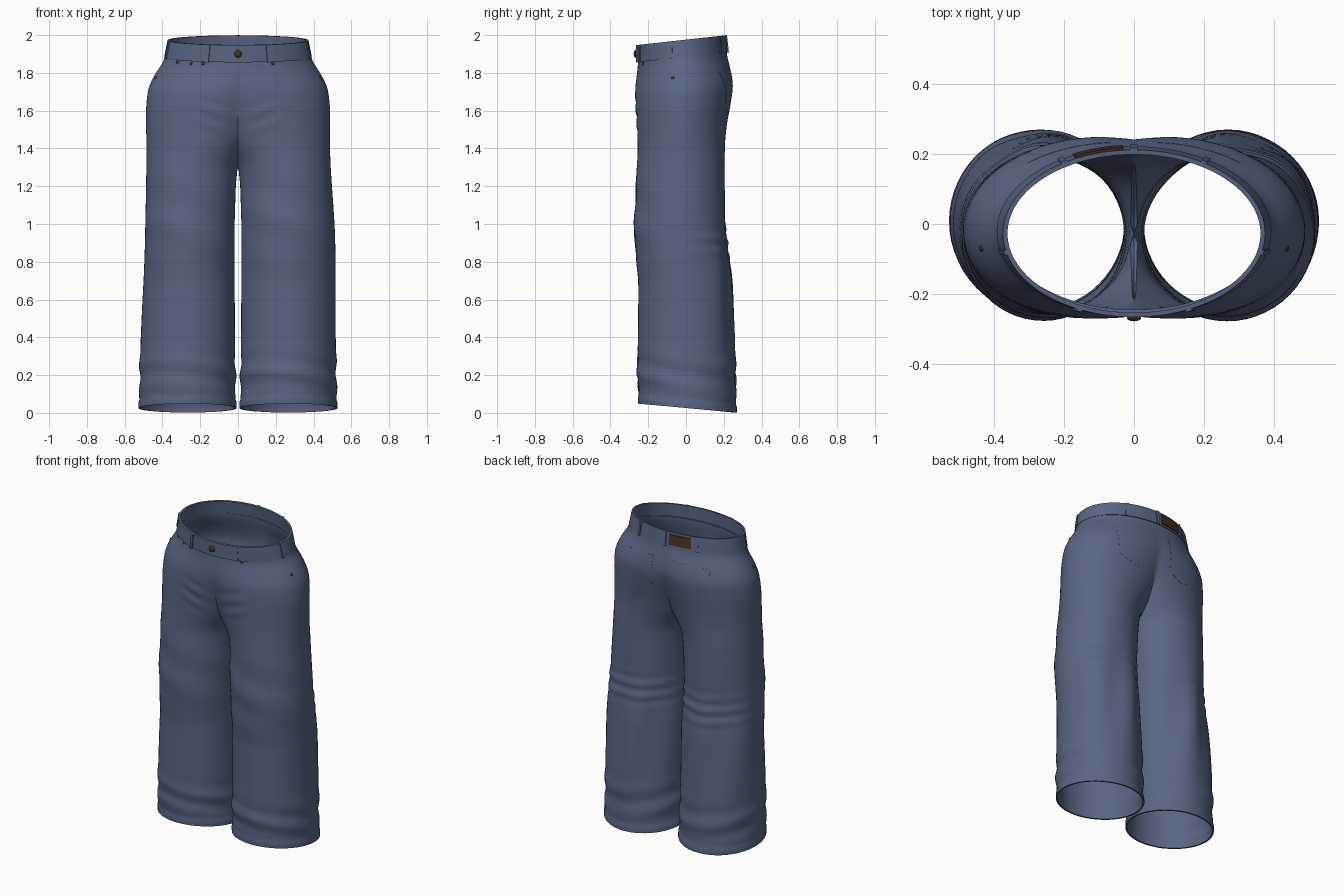
import bpy, bmesh, math
from mathutils import Vector
from mathutils.bvhtree import BVHTree

cube = bpy.data.objects.get("Cube")
if cube:
    bpy.data.objects.remove(cube, do_unlink=True)


def material(name, rgb):
    m = bpy.data.materials.new(name)
    m.use_nodes = True
    m.diffuse_color = (*rgb, 1)
    m.node_tree.nodes["Principled BSDF"].inputs["Base Color"].default_value = (*rgb, 1)
    return m


DENIM = material("blue denim", (0.10, 0.13, 0.225))
BROWN = material("brown leather", (0.07, 0.03, 0.012))


def finish(bm, name, mat, thickness=0, offset=-1):
    me = bpy.data.meshes.new(name)
    bm.to_mesh(me)
    bm.free()
    ob = bpy.data.objects.new(name, me)
    bpy.context.collection.objects.link(ob)
    me.materials.append(mat)
    bpy.ops.object.select_all(action='DESELECT')
    ob.select_set(True)
    bpy.context.view_layer.objects.active = ob
    if thickness:
        mod = ob.modifiers.new("thickness", 'SOLIDIFY')
        mod.thickness, mod.offset = thickness, offset
        bpy.ops.object.modifier_apply(modifier=mod.name)
    bpy.ops.object.shade_smooth_by_angle(angle=math.radians(40))
    return ob


# Half outline by height: z, outer x, inner x (negative = sides joined), front y, back y
PROFILE = [
    (1.92, .380, -.380, -.253, .212),
    (1.86, .393, -.390, -.255, .218),
    (1.80, .437, -.370, -.262, .236),
    (1.72, .476, -.290, -.270, .250),
    (1.62, .487, -.205, -.266, .232),
    (1.52, .487, -.130, -.260, .215),
    (1.44, .486, -.080, -.256, .207),
    (1.38, .486, -.035, -.256, .205),
    (1.32, .487, .000, -.258, .205),
    (1.20, .492, .012, -.265, .205),
    (1.00, .501, .018, -.274, .206),
    (0.85, .505, .019, -.268, .220),
    (0.70, .508, .018, -.252, .237),
    (0.40, .516, .016, -.254, .254),
    (0.20, .522, .014, -.258, .263),
    (0.02, .522, .012, -.247, .264)]


def linear(z, k):
    if z >= PROFILE[0][0]:
        return PROFILE[0][k]
    for a, b in zip(PROFILE, PROFILE[1:]):
        if z >= b[0]:
            f = (z - b[0]) / (a[0] - b[0])
            return b[k] + f * (a[k] - b[k])
    return PROFILE[-1][k]


def profile(z, k):
    return (linear(z - .03, k) + 2 * linear(z, k) + linear(z + .03, k)) / 4


def bump(v, centre, width):
    return math.exp(-((v - centre) / width) ** 2)


def smoothstep(a, b, v):
    t = min(1, max(0, (v - a) / (b - a)))
    return t * t * (3 - 2 * t)


def folds(x, y, z, ny):
    # Cloth folds: gathered hem, draped back, knee creases, crotch whiskers
    back, front, ax = max(0, ny), max(0, -ny), abs(x)
    d = .006 * bump(z, .2, .1) * math.sin(40 * z + 5 * x + 7 * y)
    d += .010 * bump(z, .65, .35) * back * math.sin(27 * x + 3 * z)
    d += .005 * bump(z, .9, .09) * back * math.sin(80 * z + 6 * x)
    d += .004 * bump(z, 1.05, .25) * front * math.sin(24 * z + 9 * x)
    d += .004 * bump(z, 1.57, .1) * bump(ax, .14, .08) * front * math.sin(70 * z - 28 * ax)
    return d + (.005 if z < .07 else 0)


def tilt(y, z):
    return .11 * y * smoothstep(1.6, 1.9, z) - .09 * y * (1 - smoothstep(.03, .35, z))


# Trousers body: each side is an open half at the hips that closes into a leg
COLS, ROWS = 56, 126
bm = bmesh.new()
for side in (1, -1):
    rows, closed = [], False
    for i in range(ROWS):
        z = 1.895 + (.026 - 1.895) * i / (ROWS - 1)
        xo, xi, yf, yb = (profile(z, k) for k in (1, 2, 3, 4))
        xo += side * .011 * bump(z, .9, .35)
        cx, rx, cy, ry = (xo + xi) / 2, (xo - xi) / 2, (yf + yb) / 2, (yb - yf) / 2
        reach = math.pi - math.acos(min(1, max(0, cx / rx)))
        pinned = not closed
        closed = cx >= rx
        row = []
        for j in range(COLS + 1):
            a = reach * (2 * j / COLS - 1)
            x, y = cx + rx * math.cos(a), cy + ry * math.sin(a)
            d = folds(side * x, y, z, math.sin(a))
            x, y = max(0, x + d * math.cos(a)), y + d * math.sin(a)
            if pinned and j in (0, COLS):
                x = 0
            row.append(bm.verts.new((side * x, y, z + tilt(y, z))))
        rows.append(row)
    for r, s in zip(rows, rows[1:]):
        for j in range(COLS):
            quad = [r[j], s[j], s[j + 1], r[j + 1]]
            bm.faces.new(quad if side > 0 else quad[::-1])
bmesh.ops.remove_doubles(bm, verts=bm.verts, dist=1e-4)
bm.normal_update()
surface = BVHTree.FromBMesh(bm)
finish(bm, "trousers_body", DENIM, .010)


def band_point(t, h, off):
    rx, ry = .391 - .018 * h + off, .243 - .005 * h + off
    y = -.022 - .005 * h + ry * math.sin(t)
    return Vector((rx * math.cos(t), y, 1.885 + .091 * h + .11 * y))


def band_part(name, t0, t1, h0, h1, o0, o1, n, mat=DENIM):
    # Curved slab that follows the waist
    full = t1 - t0 > 6
    bm = bmesh.new()
    rings = []
    for i in range(n if full else n + 1):
        t = t0 + (t1 - t0) * i / n
        corners = ((h0, o0), (h1, o0), (h1, o1), (h0, o1))
        rings.append([bm.verts.new(band_point(t, h, o)) for h, o in corners])
    for i in range(n):
        a, b = rings[i], rings[(i + 1) % len(rings)]
        for k in range(4):
            m = (k + 1) % 4
            bm.faces.new((a[k], a[m], b[m], b[k]))
    if not full:
        bm.faces.new(rings[0])
        bm.faces.new(rings[-1])
    bmesh.ops.recalc_face_normals(bm, faces=bm.faces)
    finish(bm, name, mat)


# Waistband, belt loops and leather patch
band_part("waistband", 0, math.tau, 0, 1, -.013, 0, 112)
half = math.pi / 2
loops = {"front_left": -half + .43, "front_right": -half - .43,
         "side_left": -.23, "side_right": math.pi + .23,
         "back_left": half - .56, "back_right": half + .56, "back_centre": half}
for where, t in loops.items():
    w = .03 if where.startswith("side") else .025
    band_part("belt_loop_" + where, t - w, t + w, -.02, 1.0, -.002, .006, 3)
band_part("back_patch", half + .08, half + .46, .14, .86, -.002, .006, 10, BROWN)


# Back pockets, laid on the seat
def pocket(name, side, n=14):
    bm = bmesh.new()
    grid = []
    for i in range(n + 1):
        v = i / n
        row = []
        for j in range(n + 1):
            u = j / n
            x = .185 + (u - .5) * (.235 - .035 * v)
            top = 1.83 - .02 * u
            bottom = 1.61 - .045 * (1 - abs(2 * u - 1))
            z = top + (bottom - top) * v
            hit, normal, _, _ = surface.ray_cast(Vector((side * x, 1, z)), Vector((0, -1, 0)))
            row.append(bm.verts.new(hit + normal * .001))
        grid.append(row)
    for r, s in zip(grid, grid[1:]):
        for j in range(n):
            quad = [r[j], r[j + 1], s[j + 1], s[j]]
            bm.faces.new(quad if side < 0 else quad[::-1])
    finish(bm, name, DENIM, .006, 1)


pocket("back_pocket_left", 1)
pocket("back_pocket_right", -1)


# Button and rivets
def stud(name, at, normal, radius):
    bm = bmesh.new()
    bmesh.ops.create_uvsphere(bm, u_segments=16, v_segments=8, radius=radius)
    bmesh.ops.scale(bm, vec=(1, 1, .45), verts=bm.verts)
    ob = finish(bm, name, BROWN)
    ob.location = at
    ob.rotation_euler = normal.to_track_quat('Z', 'Y').to_euler()


stud("waist_button", band_point(-half, .5, .003), Vector((0, -1, 0)), .02)
rivets = [("front_rivet", Vector((x, -1, z)), Vector((0, 1, 0)))
          for x, z in ((-.32, 1.858), (-.25, 1.85), (-.185, 1.85), (.185, 1.85))]
rivets += [("side_rivet", Vector((s, -.07, 1.775)), Vector((-s, 0, 0))) for s in (1, -1)]
for name, start, direction in rivets:
    hit, normal, _, _ = surface.ray_cast(start, direction)
    stud(name, hit, normal, .009)
